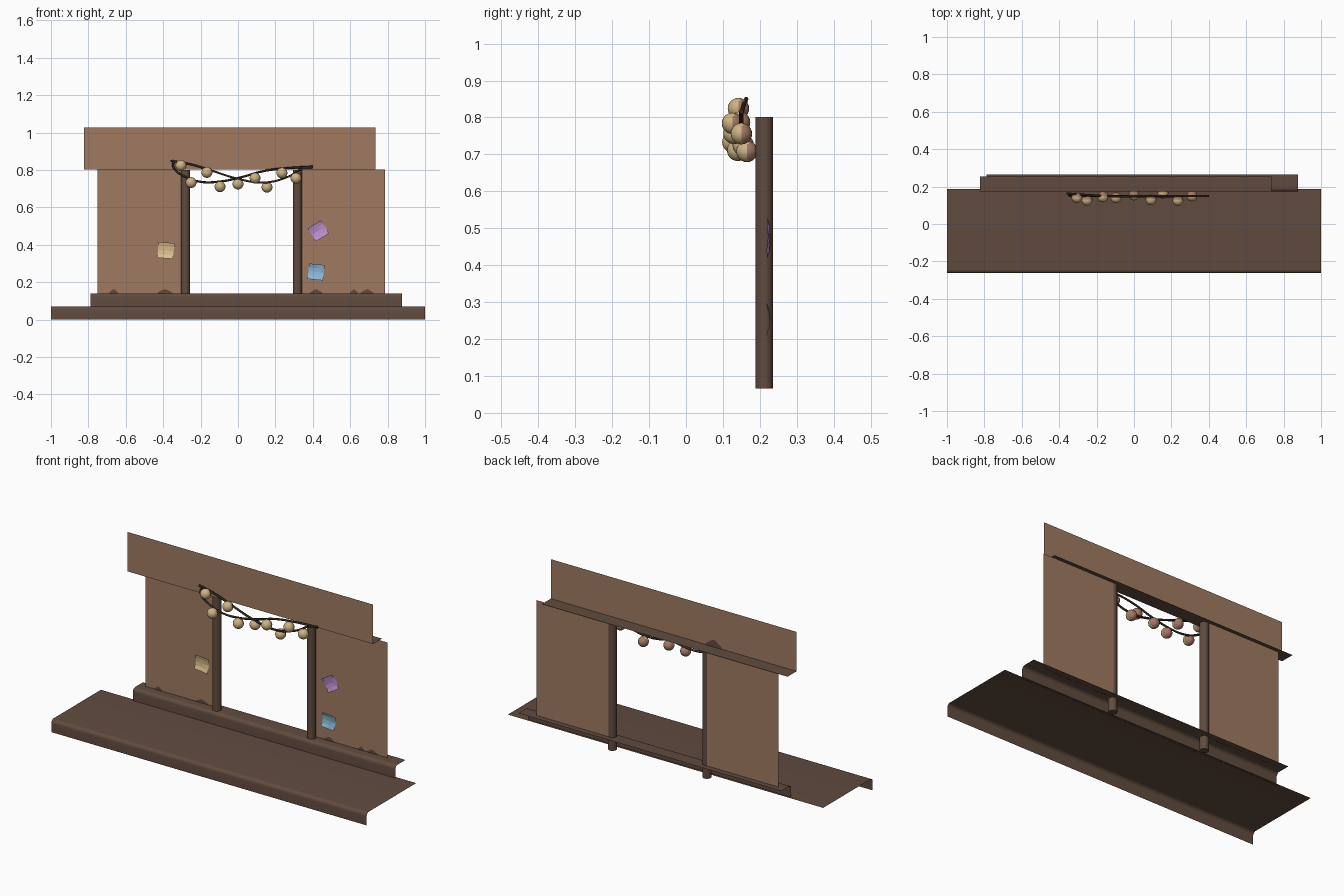
import bpy, bmesh, math, random
from mathutils import Vector

if "Cube" in bpy.data.objects:
    bpy.data.objects.remove(bpy.data.objects["Cube"])

random.seed(4)


def material(name, r, g, b):
    m = bpy.data.materials.new(name)
    m.diffuse_color = (r, g, b, 1)
    m.use_nodes = True
    m.node_tree.nodes["Principled BSDF"].inputs["Base Color"].default_value = m.diffuse_color
    return m


DARK = material("dark_wood", 0.12, 0.071, 0.05)
WALL = material("wall_brown", 0.35, 0.195, 0.12)
CORD = material("cord_black_brown", 0.035, 0.021, 0.016)
TAN = material("lantern_tan", 0.62, 0.45, 0.23)
RUST = material("lantern_back_brown", 0.37, 0.19, 0.125)
CREAM = material("paper_cream", 0.72, 0.53, 0.28)
PURPLE = material("paper_purple", 0.51, 0.27, 0.62)
BLUE = material("paper_blue", 0.26, 0.49, 0.70)


def finish(name, bm, *mats, smooth=False):
    me = bpy.data.meshes.new(name)
    bm.to_mesh(me)
    bm.free()
    ob = bpy.data.objects.new(name, me)
    bpy.context.collection.objects.link(ob)
    for m in mats:
        me.materials.append(m)
    for p in me.polygons:
        p.use_smooth = smooth
    return ob


def sheet(name, x0, x1, profile, mat, smooth=False):
    """Thin open sheet: a (y, z) profile swept along x, facing front and up."""
    bm = bmesh.new()
    rows = [(bm.verts.new((x0, y, z)), bm.verts.new((x1, y, z))) for y, z in profile]
    for (a, b), (c, d) in zip(rows, rows[1:]):
        bm.faces.new((a, b, d, c))
    return finish(name, bm, mat, smooth=smooth)


def step_profile(front, back, low, high, r):
    """Riser, rounded nosing and tread."""
    nose = [(front + r - r * math.cos(t), high - r + r * math.sin(t))
            for t in (i * math.pi / 12 for i in range(7))]
    return [(front, low)] + nose + [(back, high)]


# platform and raised sill
sheet("platform_step", -1, 1, step_profile(-0.263, 0.186, 0, 0.071, 0.02), DARK, True)
sheet("wall_sill", -0.788, 0.877, step_profile(0.173, 0.264, 0.07, 0.141, 0.02), DARK, True)

# wall panels, header board and the ledge behind it
sheet("left_wall", -0.75, -0.295, [(0.232, 0.14), (0.232, 0.802)], WALL)
sheet("right_wall", 0.33, 0.785, [(0.232, 0.14), (0.232, 0.802)], WALL)
sheet("header_board", -0.823, 0.735, [(0.174, 0.802), (0.174, 1.028)], WALL)
sheet("header_ledge", -0.823, 0.735, [(0.174, 0.802), (0.255, 0.802)], DARK)

# door posts
for name, x in (("left_post", -0.281), ("right_post", 0.318)):
    bpy.ops.mesh.primitive_cylinder_add(vertices=20, radius=0.0235, depth=0.735,
                                        location=(x, 0.212, 0.4335))
    post = bpy.context.object
    post.name = name
    post.data.materials.append(DARK)
    bpy.ops.object.shade_smooth_by_angle()


# slightly curled paper notes
def note(name, x, z, size, turn, mat):
    bm = bmesh.new()
    bmesh.ops.create_grid(bm, x_segments=4, y_segments=4, size=size / 2)
    c, s = math.cos(turn), math.sin(turn)
    for v in bm.verts:
        u, w = v.co.x, v.co.y
        curl = 5 * w * w + random.uniform(0, 0.003)
        u += random.uniform(-0.002, 0.002)
        v.co = Vector((x + u * c - w * s, 0.229 - curl, z + u * s + w * c))
    finish(name, bm, mat)


note("cream_note", -0.385, 0.37, 0.085, -0.08, CREAM)
note("purple_note", 0.43, 0.475, 0.082, 0.55, PURPLE)
note("blue_note", 0.418, 0.255, 0.083, -0.1, BLUE)


# flat dirt patches with a bumpy upper outline
def patch(name, x, y, z, width, height):
    bm = bmesh.new()
    outline = [bm.verts.new((x + width / 2 * math.cos(t), y,
                             z + height * math.sin(t) * (0.85 + 0.15 * math.cos(4 * t))))
               for t in (i * math.pi / 12 for i in range(13))]
    bm.faces.new(outline[::-1])
    finish(name, bm, DARK)


for i, (x, w) in enumerate([(-0.665, 0.05), (-0.39, 0.085), (0.418, 0.07),
                            (0.62, 0.045), (0.69, 0.07)]):
    patch(f"dirt_patch_{i}", x, 0.230, 0.138, w, 0.025)
patch("header_dirt_patch", -0.30, 0.177, 0.802, 0.10, 0.042)


# two sagging cords
def cord(name, pts):
    cu = bpy.data.curves.new(name, "CURVE")
    cu.dimensions = "3D"
    cu.bevel_depth = 0.006
    cu.bevel_resolution = 1
    cu.resolution_u = 5
    cu.use_fill_caps = True
    sp = cu.splines.new("BEZIER")
    sp.bezier_points.add(len(pts) - 1)
    for bp, co in zip(sp.bezier_points, pts):
        bp.co = co
        bp.handle_left_type = bp.handle_right_type = "AUTO"
    cu.materials.append(CORD)
    bpy.context.collection.objects.link(bpy.data.objects.new(name, cu))


cord("cord_a", [(-0.36, 0.163, 0.85), (-0.25, 0.155, 0.83), (-0.15, 0.15, 0.80),
                (0, 0.147, 0.753), (0.14, 0.147, 0.733), (0.27, 0.15, 0.765),
                (0.35, 0.15, 0.81), (0.40, 0.15, 0.815)])
cord("cord_b", [(-0.345, 0.163, 0.845), (-0.345, 0.152, 0.815), (-0.285, 0.15, 0.765),
                (-0.20, 0.15, 0.737), (-0.10, 0.15, 0.738), (0, 0.15, 0.757),
                (0.14, 0.15, 0.795), (0.28, 0.15, 0.811), (0.40, 0.15, 0.818)])

# round lanterns, tan in front and brown behind
LANTERNS = [(-0.305, 0.142, 0.824), (-0.166, 0.145, 0.787), (-0.251, 0.127, 0.733),
            (-0.096, 0.14, 0.711), (0, 0.155, 0.725), (0.091, 0.13, 0.757),
            (0.155, 0.165, 0.708), (0.235, 0.126, 0.784), (0.31, 0.15, 0.756)]
for i, centre in enumerate(LANTERNS):
    bm = bmesh.new()
    bmesh.ops.create_uvsphere(bm, u_segments=20, v_segments=12, radius=0.029)
    for f in bm.faces:
        f.material_index = 1 if f.normal.y > 0.1 else 0
    bmesh.ops.translate(bm, verts=bm.verts, vec=centre)
    finish(f"lantern_{i}", bm, TAN, RUST, smooth=True)
